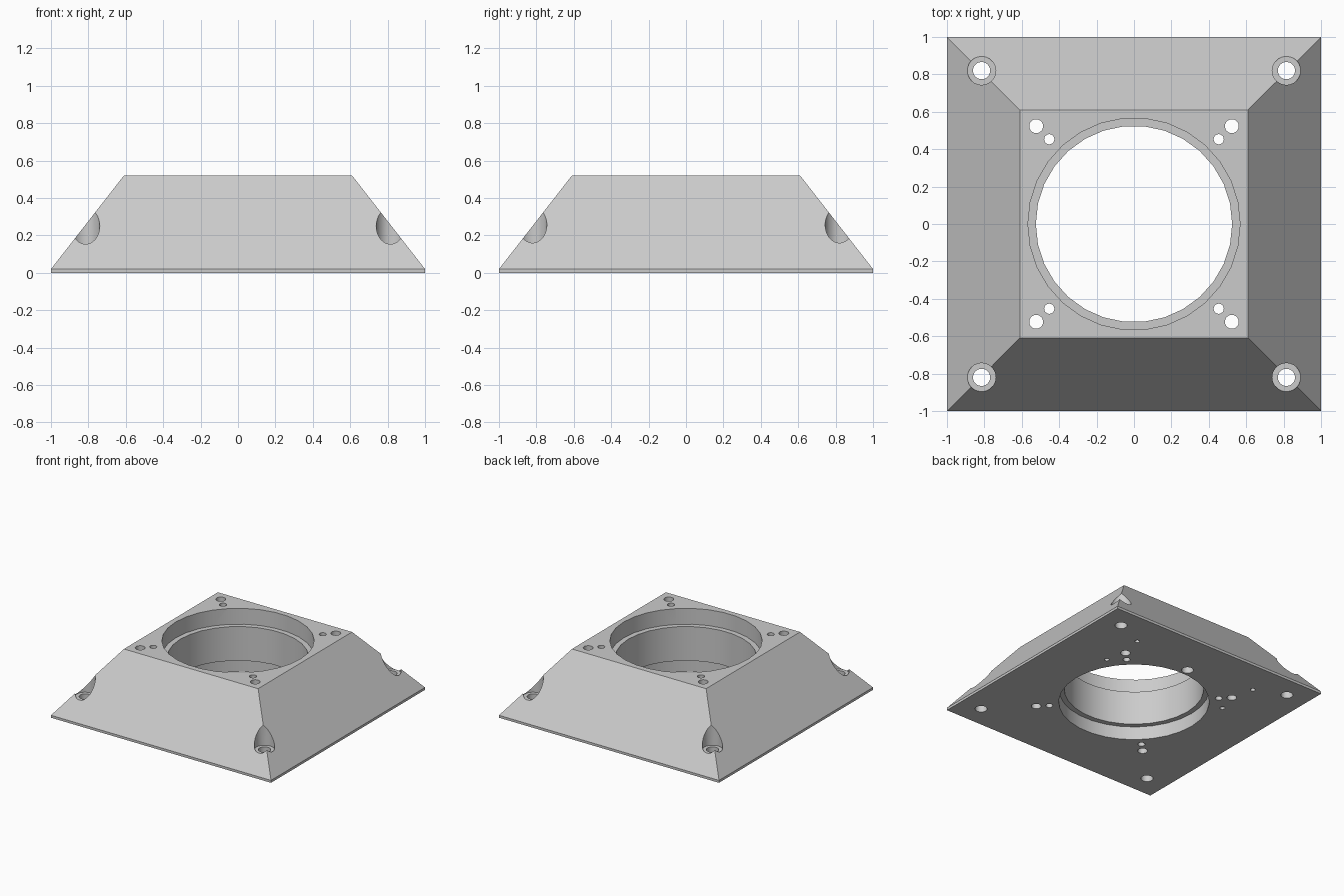
import bpy, bmesh, math

old = bpy.data.objects.get("Cube")
if old:
    bpy.data.objects.remove(old)

HEIGHT, LIP, TOP_HALF = 0.52, 0.02, 0.61


def make_object(name, bm):
    bmesh.ops.recalc_face_normals(bm, faces=bm.faces)
    mesh = bpy.data.meshes.new(name)
    bm.to_mesh(mesh)
    bm.free()
    obj = bpy.data.objects.new(name, mesh)
    bpy.context.collection.objects.link(obj)
    return obj


def bridge(bm, rings):
    """Join a stack of vertex rings into a closed solid."""
    for low, high in zip(rings, rings[1:]):
        for i in range(len(low)):
            j = (i + 1) % len(low)
            bm.faces.new((low[i], low[j], high[j], high[i]))
    bm.faces.new(rings[0])
    bm.faces.new(rings[-1])


def bore(bm, x, y, profile, sides=30):
    """Add a stepped round cutter; profile lists (radius, z) upwards."""
    angles = [2 * math.pi * i / sides for i in range(sides)]
    bridge(bm, [[bm.verts.new((x + r * math.cos(a), y + r * math.sin(a), z))
                 for a in angles] for r, z in profile])


def straight(radius, top=1):
    return [(radius, -0.2), (radius, top)]


# Tapered body with a thin square lip
bm = bmesh.new()
corners = [(-1, -1), (1, -1), (1, 1), (-1, 1)]
bridge(bm, [[bm.verts.new((x * h, y * h, z)) for x, y in corners]
            for h, z in [(1, 0), (1, LIP), (TOP_HALF, HEIGHT)]])
body = make_object("adapter_body", bm)

# Central opening, recessed at both ends
cut = bmesh.new()
wide, narrow = 0.567, 0.525
bore(cut, 0, 0, [(wide, -0.2), (wide, 0.11), (narrow, 0.11),
                 (narrow, 0.39), (wide, 0.39), (wide, 1)])

# Countersunk corner holes and the two sets of mounting holes
for sx, sy in corners:
    bore(cut, sx * 0.815, sy * 0.82, [(0.046, -0.2), (0.046, 0.155),
                                      (0.076, 0.155), (0.076, 1)])
    bore(cut, sx * 0.523, sy * 0.523, straight(0.037))
    bore(cut, sx * 0.453, sy * 0.453, straight(0.027))

# Blind holes in the underside
bore(cut, 0, 0.626, straight(0.045, 0.25))
for sx in (-1, 1):
    for y in (0.358, 0.715):
        bore(cut, sx * 0.568, y, straight(0.019, 0.2))

cutter = make_object("hole_cutter", cut)
cutter.hide_render = True

# Cut the holes, then discard the cutter
mod = body.modifiers.new("holes", "BOOLEAN")
mod.operation = "DIFFERENCE"
mod.solver = "EXACT"
mod.object = cutter
bpy.context.view_layer.objects.active = body
body.select_set(True)
cutter.select_set(False)
bpy.ops.object.modifier_apply(modifier=mod.name)
bpy.data.objects.remove(cutter)

# Light grey plastic
mat = bpy.data.materials.new("light_grey")
mat.use_nodes = True
colour = (0.6, 0.6, 0.6, 1)
mat.diffuse_color = colour
mat.node_tree.nodes["Principled BSDF"].inputs["Base Color"].default_value = colour
body.data.materials.clear()
body.data.materials.append(mat)
bpy.ops.object.shade_smooth_by_angle(angle=math.radians(25))
